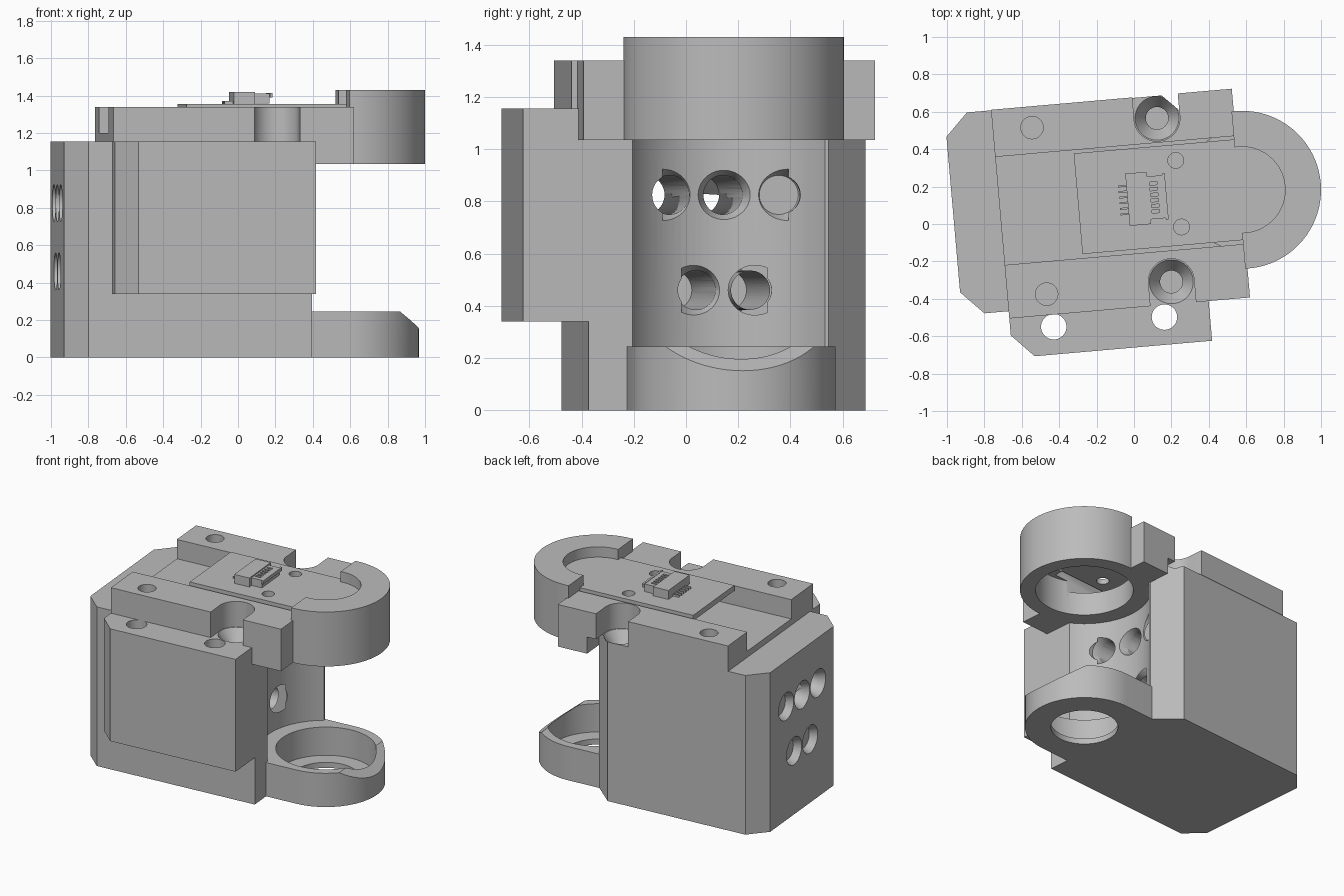
import bpy, bmesh, math
from mathutils import Matrix

cube = bpy.data.objects.get("Cube")
if cube:
    bpy.data.objects.remove(cube, do_unlink=True)

# Local frame: origin on the ring axis, long axis turned slightly about z
PLACE = Matrix.Translation((0.578, 0.183, 0)) @ Matrix.Rotation(math.radians(5), 4, 'Z')

grey = bpy.data.materials.new("machined_grey")
grey.use_nodes = True
grey.diffuse_color = (0.5, 0.5, 0.5, 1)
grey.node_tree.nodes["Principled BSDF"].inputs["Base Color"].default_value = (0.5, 0.5, 0.5, 1)


def finish(bm, name):
    bmesh.ops.recalc_face_normals(bm, faces=bm.faces)
    mesh = bpy.data.meshes.new(name)
    bm.to_mesh(mesh)
    bm.free()
    mesh.materials.append(grey)
    ob = bpy.data.objects.new(name, mesh)
    bpy.context.scene.collection.objects.link(ob)
    return ob


def prism(points, z0, z1, name="cutter", turn=None):
    """Extrude a flat outline from z0 to z1."""
    bm = bmesh.new()
    face = bm.faces.new([bm.verts.new((x, y, z0)) for x, y in points])
    top = bmesh.ops.extrude_face_region(bm, geom=[face])["geom"]
    verts = [v for v in top if isinstance(v, bmesh.types.BMVert)]
    bmesh.ops.translate(bm, verts=verts, vec=(0, 0, z1 - z0))
    if turn:
        bm.transform(turn)
    return finish(bm, name)


def box(x0, x1, y0, y1, z0, z1, name="cutter"):
    return prism([(x0, y0), (x1, y0), (x1, y1), (x0, y1)], z0, z1, name)


def rod(x, y, z0, z1, r, top_r=None, name="cutter", sides=48):
    bm = bmesh.new()
    bmesh.ops.create_cone(bm, cap_ends=True, segments=sides, radius1=r,
                          radius2=r if top_r is None else top_r, depth=z1 - z0,
                          matrix=Matrix.Translation((x, y, (z0 + z1) / 2)))
    return finish(bm, name)


def long_rod(y, z, x0, x1, r0, r1):
    """Round cutter lying along the long axis."""
    bm = bmesh.new()
    bmesh.ops.create_cone(bm, cap_ends=True, segments=40, radius1=r0, radius2=r1, depth=x1 - x0,
                          matrix=Matrix.Translation(((x0 + x1) / 2, y, z)) @ Matrix.Rotation(math.pi / 2, 4, 'Y'))
    return finish(bm, "cutter")


def combine(ob, tools, operation):
    for tool in tools:
        mod = ob.modifiers.new("bool", 'BOOLEAN')
        mod.operation, mod.solver, mod.object = operation, 'EXACT', tool
        bpy.context.view_layer.update()
        result = bpy.data.meshes.new_from_object(ob.evaluated_get(bpy.context.evaluated_depsgraph_get()))
        ob.modifiers.clear()
        ob.data = result
        bpy.data.objects.remove(tool, do_unlink=True)


def half_round(r, back):
    arc = [math.pi * (i / 40 - 0.5) for i in range(41)]
    return [(back, -r)] + [(r * math.cos(a), r * math.sin(a)) for a in arc] + [(back, r)]


BORES = ((-0.42, 0.421, 1), (-0.42, -0.457, -1))

# Main body with chamfered corners and a round clearance for the rotating part
body = prism([(-1.55, -0.415), (-1.43, -0.538), (-0.23, -0.538), (-0.23, 0.385),
              (-0.385, 0.54), (-1.43, 0.54), (-1.55, 0.42)], 0, 1.155, "body")
combine(body, [rod(0, 0, -0.1, 1.035, 0.436, sides=96)], 'DIFFERENCE')
side_block = prism([(-1.3, -0.668), (-1.182, -0.79), (-0.23, -0.79), (-0.23, -0.45), (-1.3, -0.45)],
                   0.34, 1.155)
foot = prism(half_round(0.39, -0.5), 0, 0.245)
# Sloped tip of the foot
slope = prism([(0.265, 0.245), (0.665, -0.055), (0.665, 0.5), (0.265, 0.5)], -0.6, 0.6,
              turn=Matrix.Rotation(math.pi / 2, 4, 'X'))
combine(foot, [slope], 'DIFFERENCE')
combine(body, [side_block, foot], 'UNION')

# Foot bore and vertical holes of the side block
cuts = [rod(0, 0, 0.04, 0.5, 0.33, sides=96), rod(0, 0, -0.1, 0.2, 0.22, sides=64)]
cuts += [rod(x, -0.642, -0.1, 1.3, 0.068) for x in (-1.067, -0.473)]
# Conical screw seats under the slots
for x, y, side in BORES:
    cuts += [rod(x, y, 1.07, 1.156, 0.06, 0.118), rod(x, y, 0.9, 1.1, 0.06)]
# Countersunk long holes
for y, z in [(-0.21, 0.825), (0, 0.825), (0.21, 0.825), (-0.105, 0.46), (0.105, 0.46)]:
    inner = -math.sqrt(0.436 ** 2 - y ** 2)
    cuts += [long_rod(y, z, -1.7, -0.1, 0.075, 0.075),
             long_rod(y, z, -1.56, -1.5, 0.104, 0.075),
             long_rod(y, z, inner - 0.04, inner + 0.02, 0.075, 0.104)]
# Bearing bore reaches into the top of the body
cuts.append(rod(0, 0, 1.0, 1.3, 0.32, sides=96))
combine(body, cuts, 'DIFFERENCE')

# Deck with overhanging front and raised half ring
deck = box(-1.3, -0.008, -0.577, 0.543, 1.155, 1.34, "deck_and_ring")
combine(deck, [box(-0.23, -0.008, -0.577, 0.543, 1.035, 1.3),
               prism(half_round(0.422, -0.02), 1.035, 1.43)], 'UNION')
cuts = [box(-1.4, -0.02, -0.29, 0.29, 1.2, 1.6),
        rod(0, 0, 0.9, 1.28, 0.32, sides=96), rod(0, 0, 1.2, 1.6, 0.23, sides=96)]
for x, y, side in BORES:
    cuts += [rod(x, y, 1.1, 1.6, 0.123),
             box(x - 0.122, x + 0.122, min(y, y + side * 0.3), max(y, y + side * 0.3), 1.1, 1.6),
             rod(-1.09, y + side * 0.008, 1.26, 1.6, 0.06)]
combine(deck, cuts, 'DIFFERENCE')

# Circuit board resting over the channel and closing the ring
board = box(-0.88, -0.015, -0.268, 0.272, 1.315, 1.355, "circuit_board")
combine(board, [rod(0, 0, 1.315, 1.355, 0.233, sides=96)], 'UNION')
combine(board, [rod(-0.34, y, 1.2, 1.6, 0.042) for y in (-0.17, 0.187)], 'DIFFERENCE')

# Cable connector: housing, slotted latch and pins
connector = box(-0.615, -0.5, -0.14, 0.14, 1.355, 1.42, "connector_housing")
latch = box(-0.505, -0.42, -0.115, 0.115, 1.357, 1.412, "connector_latch")
lip = box(-0.42, -0.405, -0.125, 0.125, 1.39, 1.415, "connector_lip")
pin_rows = [-0.075 + 0.03 * i for i in range(6)]
combine(latch, [box(-0.49, -0.45, y - 0.008, y + 0.008, 1.38, 1.5) for y in pin_rows], 'DIFFERENCE')
pins = [box(-0.66, -0.61, y - 0.005, y + 0.005, 1.356, 1.37, "connector_pin") for y in pin_rows]

# Place the parts and smooth the round walls
parts = [body, deck, board, connector, latch, lip] + pins
bpy.ops.object.select_all(action='DESELECT')
for ob in parts:
    ob.data.transform(PLACE)
    ob.select_set(True)
bpy.context.view_layer.objects.active = body
bpy.ops.object.shade_smooth_by_angle(angle=math.radians(30))
